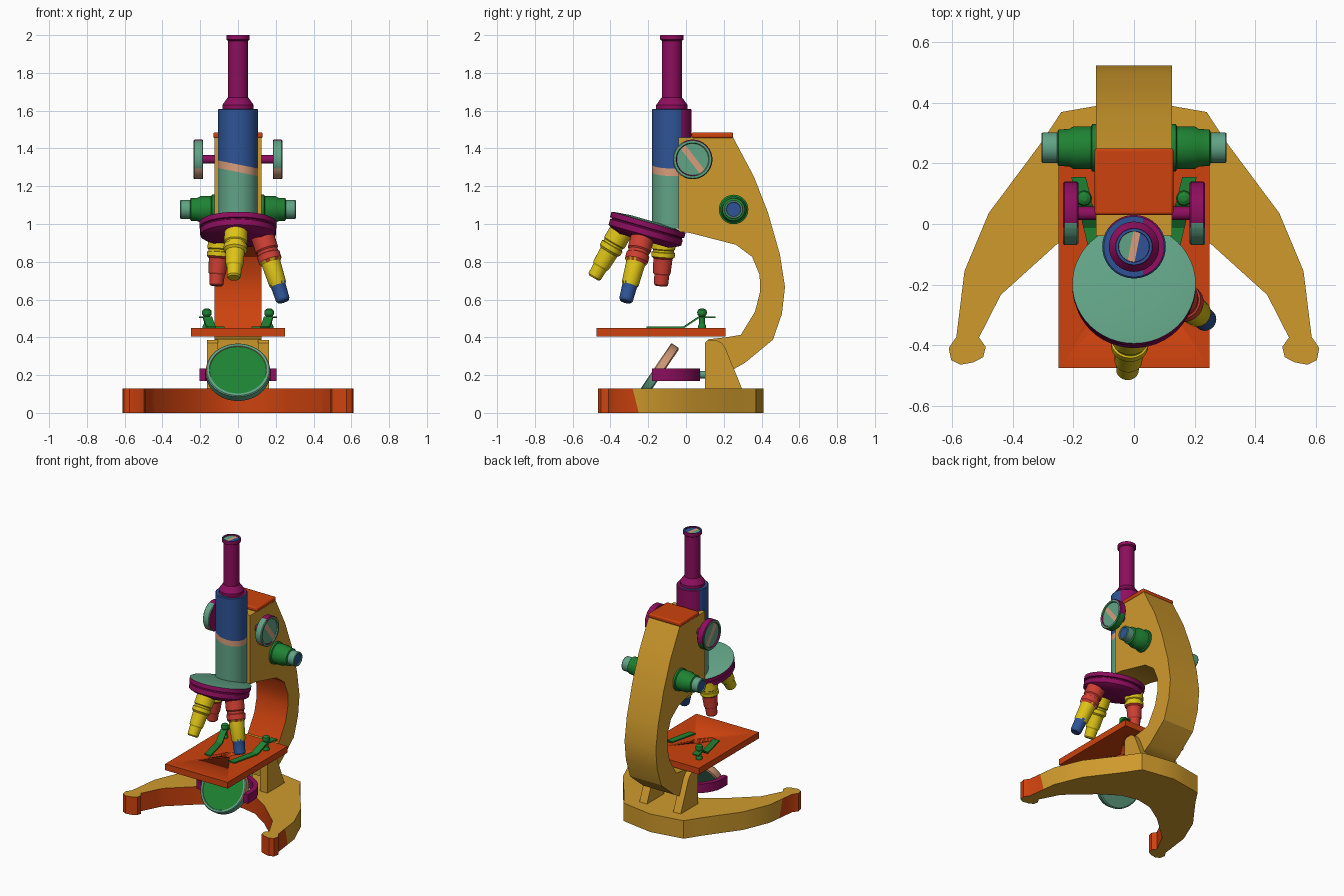
import bpy, bmesh, math
from mathutils import Vector, Matrix

if "Cube" in bpy.data.objects:
    bpy.data.objects.remove(bpy.data.objects["Cube"])

# Colours (linear values from sRGB)
PALETTE = {"ochre": (207, 154, 44), "orange": (205, 66, 14), "magenta": (142, 14, 94),
           "blue": (46, 84, 150), "mint": (97, 163, 134), "green": (30, 130, 50),
           "yellow": (222, 196, 22), "red": (205, 62, 50), "peach": (215, 158, 124)}
MATS = {}
for key, rgb in PALETTE.items():
    m = bpy.data.materials.new(key)
    m.diffuse_color = (*[((c / 255 + 0.055) / 1.055) ** 2.4 for c in rgb], 1)
    m.use_nodes = True
    m.node_tree.nodes["Principled BSDF"].inputs["Base Color"].default_value = m.diffuse_color
    MATS[key] = m


def finish(name, bm, rule, cuts=()):
    """Cut along planes, colour faces by rule(centre, normal), make the object."""
    for co, no in cuts:
        bmesh.ops.bisect_plane(bm, geom=bm.verts[:] + bm.edges[:] + bm.faces[:],
                               plane_co=co, plane_no=no)
    bmesh.ops.recalc_face_normals(bm, faces=bm.faces[:])
    me = bpy.data.meshes.new(name)
    slots = []
    for f in bm.faces:
        col = rule if isinstance(rule, str) else rule(f.calc_center_median(), f.normal)
        if col not in slots:
            slots.append(col)
            me.materials.append(MATS[col])
        f.material_index = slots.index(col)
    bm.to_mesh(me)
    bm.free()
    ob = bpy.data.objects.new(name, me)
    bpy.context.collection.objects.link(ob)
    bpy.ops.object.select_all(action='DESELECT')
    ob.select_set(True)
    bpy.context.view_layer.objects.active = ob
    bpy.ops.object.shade_smooth_by_angle(angle=math.radians(28))
    return ob


def prism(name, pts, lo, hi, axis, rule, cuts=(), mat=None):
    """Extrude an outline along z (points are x,y) or x (points are y,z)."""
    bm = bmesh.new()
    place = (lambda u, v, h: (u, v, h)) if axis == 'z' else (lambda u, v, h: (h, u, v))
    a, b = [[bm.verts.new(place(u, v, h)) for u, v in pts] for h in (lo, hi)]
    bm.faces.new(a)
    bm.faces.new(b)
    for i in range(len(pts)):
        j = (i + 1) % len(pts)
        bm.faces.new((a[i], a[j], b[j], b[i]))
    if mat:
        bm.transform(mat)
    return finish(name, bm, rule, cuts)


def lathe(name, profile, origin, direction, rule, cuts=(), n=40):
    """Revolve (radius, height) rings about a direction, capped at both ends."""
    bm = bmesh.new()
    rings = [[bm.verts.new((r * math.cos(2 * math.pi * i / n), r * math.sin(2 * math.pi * i / n), h))
              for i in range(n)] for r, h in profile]
    for a, b in zip(rings, rings[1:]):
        for i in range(n):
            j = (i + 1) % n
            bm.faces.new((a[i], a[j], b[j], b[i]))
    bm.faces.new(rings[0])
    bm.faces.new(rings[-1])
    q = Vector(direction).to_track_quat('Z', 'Y').to_matrix().to_4x4()
    bm.transform(Matrix.Translation(origin) @ q)
    return finish(name, bm, rule, cuts)


# Horseshoe foot
half = [(.125, .39), (.24, .37), (.31, .264), (.48, .036), (.56, -.155), (.587, -.373),
        (.612, -.41), (.604, -.45), (.574, -.465), (.53, -.457), (.498, -.44), (.49, -.406),
        (.512, -.375), (.44, -.234), (.254, -.066), (.12, .02)]
outline = [(0, .41)] + half + [(0, .045)] + [(-x, y) for x, y in reversed(half)]
prism("foot", outline, 0, .13, 'z',
      lambda c, n: "orange" if abs(n.z) < .5 and (c.y < -.25 or n.y < -.2) else "ochre",
      cuts=[((0, -.25, 0), (0, 1, .25))])

# Brackets that hold the arm
for s, side in ((1, "right"), (-1, "left")):
    prism("bracket_" + side, [(.1, .12), (.1, .37), (.115, .385), (.16, .385), (.19, .37),
                              (.21, .34), (.3, .12)],
          min(s * .105, s * .165), max(s * .105, s * .165), 'x', "ochre")

# Curved arm and its cap
arm = [(-.04, 1.457), (.25, 1.457), (.36, 1.25), (.434, 1.06), (.497, .84), (.524, .667),
       (.508, .525), (.46, .387), (.312, .265), (.25, .23), (.13, .22), (.12, .39), (.21, .4),
       (.29, .413), (.365, .535), (.392, .64), (.39, .73), (.35, .826), (.265, .89),
       (.02, .953), (-.04, .96)]
prism("arm", arm, -.125, .125, 'x',
      lambda c, n: "orange" if n.y < -.3 and c.y > .2 and abs(n.x) < .5 else "ochre")
cap = prism("arm_cap", [(.03, 1.455), (.25, 1.455), (.25, 1.485), (.03, 1.485)],
            -.13, .13, 'x', "orange")
bev = cap.modifiers.new("soft_edge", 'BEVEL')
bev.width, bev.segments = .008, 2


# Body tube
def tube_colour(c, n):
    if n.z > .9:
        return "magenta" if c.x > .03 else "blue"
    h = c.z + .2 * c.x
    if c.z > 1.46 and n.y > .45:
        return "magenta"
    return "blue" if h > 1.315 else "peach" if h > 1.275 else "mint"


lathe("body_tube", [(.105, .975), (.105, 1.46), (.105, 1.605), (.1, 1.61)], (0, -.075, 0), (0, 0, 1),
      tube_colour, cuts=[((0, 0, 1.315), (.2, 0, 1)), ((0, 0, 1.275), (.2, 0, 1)),
                         ((.03, 0, 0), (1, 0, 0))])


# Eyepiece with a striped lens
def eyepiece_colour(c, n):
    if c.z < 1.98 or n.z < .9:
        return "magenta"
    if math.hypot(c.x, c.y + .075) > .05:
        return "blue"
    d = c.x - .2 * (c.y + .075)
    return "mint" if d < -.012 else "peach" if d < .012 else "blue"


lathe("eyepiece", [(.083, 1.6), (.083, 1.63), (.058, 1.665), (.053, 1.67), (.053, 1.97),
                   (.062, 1.976), (.062, 1.997), (.06, 2), (.051, 2), (.05, 1.992)],
      (0, -.075, 0), (0, 0, 1), eyepiece_colour,
      cuts=[((d, -.075, 0), (1, -.2, 0)) for d in (-.012, .012)])

# Tilted revolving nosepiece
axis = Vector((0, .275, .96)).normalized()
lathe("nosepiece", [(.14, -.065), (.185, -.045), (.2, -.035), (.2, -.004), (.193, 0), (.193, .004),
                    (.204, .007), (.204, .035), (.188, .038), (.1, .046)],
      (0, -.208, .975), axis,
      lambda c, n: "mint" if n.dot(axis) > .9 and (c - Vector((0, -.208, .975))).dot(axis) > .036
      else "magenta", n=48)


# Three objectives: start, end, colours of upper, middle and tip
def objective(name, a, b, cols):
    a, b = Vector(a), Vector(b)
    d = b - a
    L = d.length
    prof = [(.062, 0), (.062, .24), (.056, .26), (.056, .3), (.062, .31), (.062, .4), (.051, .44),
            (.046, .74), (.04, .77), (.037, .97), (.03, 1)]

    def colour(c, n):
        t = (c - a).dot(d) / L / L
        return cols[0] if t < .42 else cols[1] if t < .755 else cols[2]
    lathe(name, [(r, h * L) for r, h in prof], a, d, colour, n=28)


objective("front_objective", (-.01, -.345, .96), (-.022, -.488, .715), ("yellow",) * 3)
objective("right_objective", (.125, -.225, .95), (.24, -.32, .59), ("red", "yellow", "blue"))
objective("left_objective", (-.095, -.115, .93), (-.115, -.132, .672), ("yellow", "red", "red"))

# Stage plate with a round opening
stage = prism("stage", [(-.25, -.475), (.25, -.475), (.25, .21), (-.25, .21)], .405, .45, 'z', "orange")
cutter = lathe("stage_hole_cutter", [(.035, .35), (.035, .5)], (0, -.13, 0), (0, 0, 1), "orange")
cutter.hide_render = True
cutter.hide_set(True)
hole = stage.modifiers.new("hole", 'BOOLEAN')
hole.operation, hole.object = 'DIFFERENCE', cutter

# Mirror under the stage
mc, mn = Vector((0, -.152, .215)), Vector((0, -.83, .56)).normalized()


def mirror_colour(c, n):
    if n.dot(mn) > .9 and (c - mc).length < .14:
        return "green"
    return "peach" if c.z > .19 and abs(n.dot(mn)) < .95 else "mint"


lathe("mirror", [(.16, -.027), (.17, -.02), (.17, .02), (.165, .025), (.152, .025), (.15, .02)],
      mc, mn, mirror_colour)

# Mirror fork and pin
arc = [math.pi * i / 24 for i in range(25)]
fork = ([(.205, -.18)] + [(.205 * math.cos(t), -.13 + .205 * math.sin(t)) for t in arc]
        + [(-.205, -.18), (-.172, -.18)]
        + [(-.172 * math.cos(t), -.13 + .172 * math.sin(t)) for t in arc] + [(.172, -.18)])
prism("mirror_fork", fork, .17, .235, 'z', "magenta")
lathe("mirror_pin", [(.02, 0), (.02, .08)], (0, .06, .203), (0, 1, 0), "mint", n=20)

# Parts on both sides: stage clips and focus knobs
for s, side in ((1, "right"), (-1, "left")):
    shear = Matrix(((1, .24 * s, 0, .146 * s), (0, 1, 0, 0), (0, 0, 1, 0), (0, 0, 0, 1)))
    prism("clip_" + side, [(.155, .502), (.07, .502), (-.01, .449), (-.21, .449), (-.21, .458),
                           (-.014, .458), (.066, .511), (.155, .511)],
          -.024, .024, 'x', "green", mat=shear)
    lathe("clip_post_" + side, [(.022, .445), (.022, .46), (.016, .47), (.016, .51), (.024, .52),
                                (.026, .533), (.022, .545), (.01, .552)],
          (s * .165, .085, 0), (0, 0, 1), "green", n=20)

    # Coarse focus knob
    def coarse_colour(c, n):
        if c.x * s < .182:
            return "magenta"
        if n.x * s > .8:
            d = .79 * (c.y - .035) + .61 * (c.z - 1.342)
            return "peach" if abs(d) < .016 and c.x * s < .234 else "mint"
        if n.y < -.3:
            return "mint" if n.z > -.5 else "peach"
        return "magenta" if n.z > -.3 else "green"
    lathe("coarse_knob_" + side, [(.022, .1), (.022, .184), (.1, .184), (.105, .189), (.105, .23),
                                  (.1, .235), (.088, .235), (.084, .228)],
          (0, .035, 1.342), (s, 0, 0), coarse_colour,
          cuts=[(Vector((0, .035, 1.342)) + Vector((0, .79, .61)) * d, (0, .79, .61))
                for d in (-.016, .016)])

    # Fine focus knob
    def fine_colour(c, n):
        if c.x * s < .252:
            return "green"
        return "blue" if n.x * s > .9 and c.x * s < .304 else "mint"
    lathe("fine_knob_" + side, [(.078, .12), (.078, .138), (.07, .142), (.07, .2), (.062, .215),
                                (.06, .25), (.05, .254), (.05, .302), (.047, .306), (.04, .306),
                                (.037, .3)],
          (0, .252, 1.077), (s, 0, 0), fine_colour)
